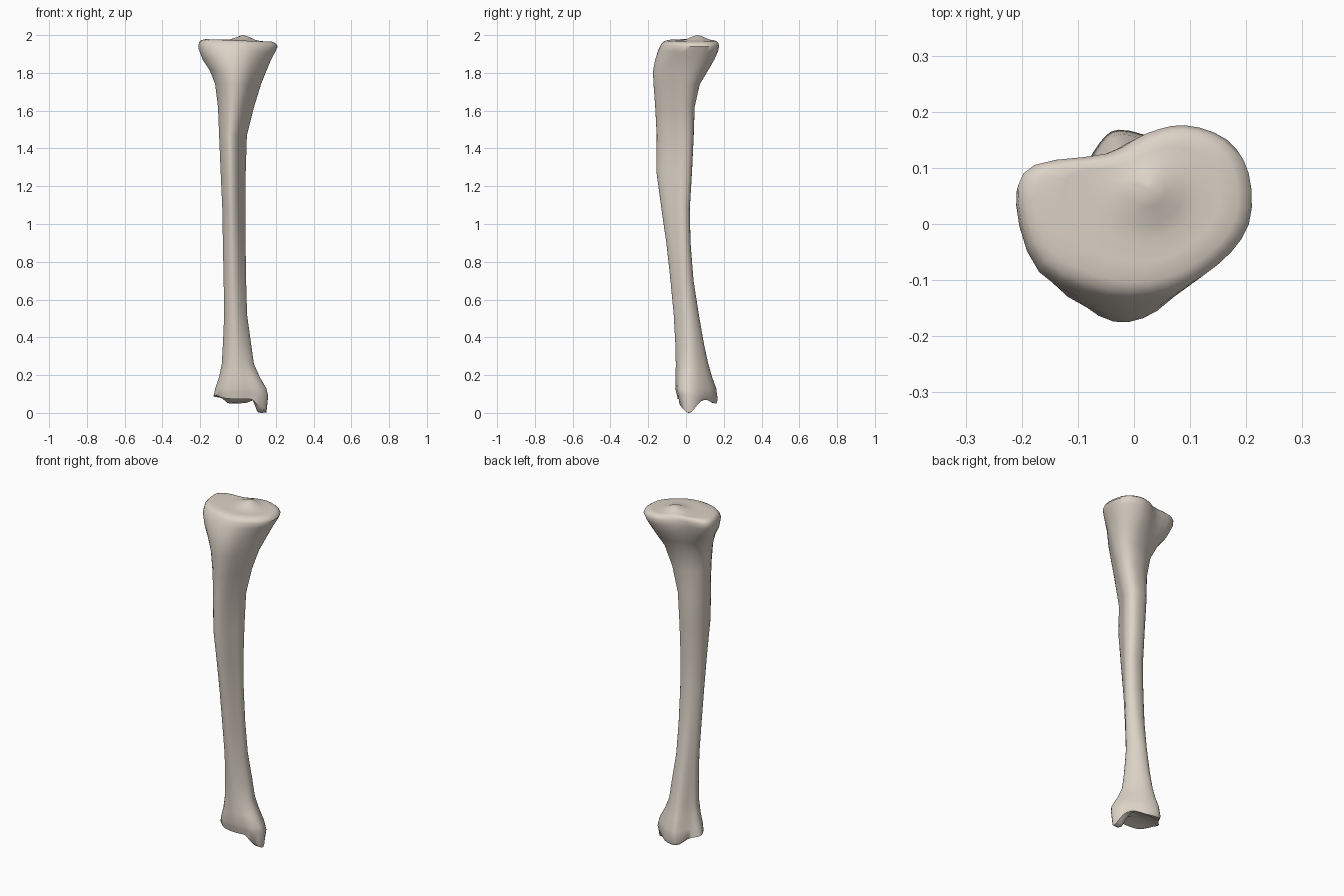
import bpy, bmesh, math
from mathutils import Vector

if "Cube" in bpy.data.objects:
    bpy.data.objects.remove(bpy.data.objects["Cube"])

N_SUB = 3  # points sampled between neighbouring outline points


def outline(points):
    """Closed smooth curve through the points, scaled to the -1..1 box."""
    p = [Vector(q) for q in points]
    n, out = len(p), []
    for i in range(n):
        a, b, c, d = p[i - 1], p[i], p[(i + 1) % n], p[(i + 2) % n]
        for k in range(N_SUB):
            t = k / N_SUB
            out.append(0.5 * (2 * b + (c - a) * t + (2 * a - 5 * b + 4 * c - d) * t * t
                              + (3 * b - a - 3 * c + d) * t ** 3))
    return fit(out, -1, 1, -1, 1)


def fit(pts, x0, x1, y0, y1):
    xs, ys = [p.x for p in pts], [p.y for p in pts]
    ax, bx, ay, by = min(xs), max(xs), min(ys), max(ys)
    return [Vector((x0 + (p.x - ax) / (bx - ax) * (x1 - x0),
                    y0 + (p.y - ay) / (by - ay) * (y1 - y0))) for p in pts]


# Cross-sections, starting at the front and running counter-clockwise
KNEE = outline([(-.05, -.125), (.06, -.12), (.15, -.07), (.205, 0), (.205, .09), (.165, .15),
                (.09, .175), (.02, .16), (-.05, .125), (-.18, .105), (-.21, .045), (-.17, -.07)])
SHAFT = outline([(-.04, -.16), (-.005, -.14), (.025, -.08), (.042, -.04), (.045, -.01), (.035, .015),
                 (.015, .028), (-.015, .03), (-.05, .02), (-.08, -.015), (-.09, -.06), (-.07, -.125)])
ANKLE = outline([(0, -.055), (.06, -.05), (.12, -.04), (.16, 0), (.15, .05), (.11, .10),
                 (.04, .155), (-.03, .175), (-.065, .15), (-.10, .09), (-.135, .04), (-.09, -.035)])

# z, left, right, front, back, shape mix (-1 ankle, 0 shaft, 1 knee)
SECTIONS = [
    (.085, -.13, .16, -.05, .168, -1),
    (.13, -.12, .15, -.057, .16, -1),
    (.19, -.10, .115, -.055, .138, -.9),
    (.26, -.086, .084, -.054, .118, -.75),
    (.36, -.08, .07, -.056, .096, -.6),
    (.52, -.073, .048, -.065, .068, -.45),
    (.70, -.076, .043, -.082, .04, -.25),
    (.90, -.08, .04, -.104, .024, -.1),
    (1.08, -.083, .039, -.13, .02, 0),
    (1.28, -.092, .041, -.157, .032, 0),
    (1.47, -.10, .047, -.155, .041, 0),
    (1.62, -.106, .085, -.163, .046, .1),
    (1.74, -.121, .122, -.172, .073, .25),
    (1.81, -.148, .15, -.175, .115, .45),
    (1.87, -.187, .175, -.163, .15, .7),
    (1.92, -.21, .197, -.147, .17, .9),
    (1.95, -.207, .21, -.132, .176, 1),
    (1.963, -.195, .203, -.122, .17, 1),
]


def plateau(x, y):
    """Top joint surface with a low central spine."""
    spine = math.exp(-((x - .03) / .05) ** 2 - ((y - .06) / .05) ** 2)
    return 1.972 - .04 * x + .029 * spine


def ankle_socket(x, y):
    """Arched ankle surface with the inner knob hanging below it."""
    arch = max(0, 1 - ((y - .05) / .09) ** 2)
    z = .062 - .12 * (y - .06) + .025 * arch
    t = min(1, max(0, (x - .065) / .045))
    knob = t * t * (3 - 2 * t) * math.exp(-((y - .015) / .055) ** 2)
    return z * (1 - knob)


bm = bmesh.new()


def add_ring(coords):
    return [bm.verts.new(c) for c in coords]


def bridge(a, b):
    n = len(a)
    for i in range(n):
        j = (i + 1) % n
        bm.faces.new((a[i], a[j], b[j], b[i]))


# Shaft and both flared ends
rings = []
for z, x0, x1, y0, y1, m in SECTIONS:
    end = KNEE if m > 0 else ANKLE
    pts = fit([s.lerp(e, abs(m)) for s, e in zip(SHAFT, end)], x0, x1, y0, y1)
    tx = -.05 if z > 1.9 else 0
    ty = -.15 if z < .1 else 0
    rings.append(add_ring([(p.x, p.y, z + tx * p.x + ty * (p.y - .06)) for p in pts]))
for a, b in zip(rings, rings[1:]):
    bridge(a, b)


# Joint surfaces: shrinking rings draped on a height function
def cap(rim, centre, scales, height, up):
    cx, cy = centre
    previous = rim
    for s in scales:
        ring = add_ring([(cx + (v.co.x - cx) * s, cy + (v.co.y - cy) * s, 0) for v in rim])
        for v in ring:
            v.co.z = height(v.co.x, v.co.y)
        bridge(previous, ring)
        previous = ring
    mid = bm.verts.new((cx, cy, height(cx, cy)))
    for i, v in enumerate(previous):
        bm.faces.new((v, previous[(i + 1) % len(previous)], mid))


cap(rings[-1], (.03, .06), (.9, .7, .5, .33, .16), plateau, True)
cap(rings[0], (0, .05), (.94, .86, .77, .66, .5, .25), ankle_socket, False)

bmesh.ops.recalc_face_normals(bm, faces=bm.faces)
mesh = bpy.data.meshes.new("shin_bone")
bm.to_mesh(mesh)
bm.free()
bone = bpy.data.objects.new("shin_bone", mesh)
bpy.context.collection.objects.link(bone)

bone.select_set(True)
bpy.context.view_layer.objects.active = bone
bpy.ops.object.shade_smooth_by_angle(angle=math.radians(50))

# Bone colour
mat = bpy.data.materials.new("bone")
mat.diffuse_color = (.72, .65, .57, 1)
mat.use_nodes = True
mat.node_tree.nodes["Principled BSDF"].inputs["Base Color"].default_value = mat.diffuse_color
mesh.materials.append(mat)
